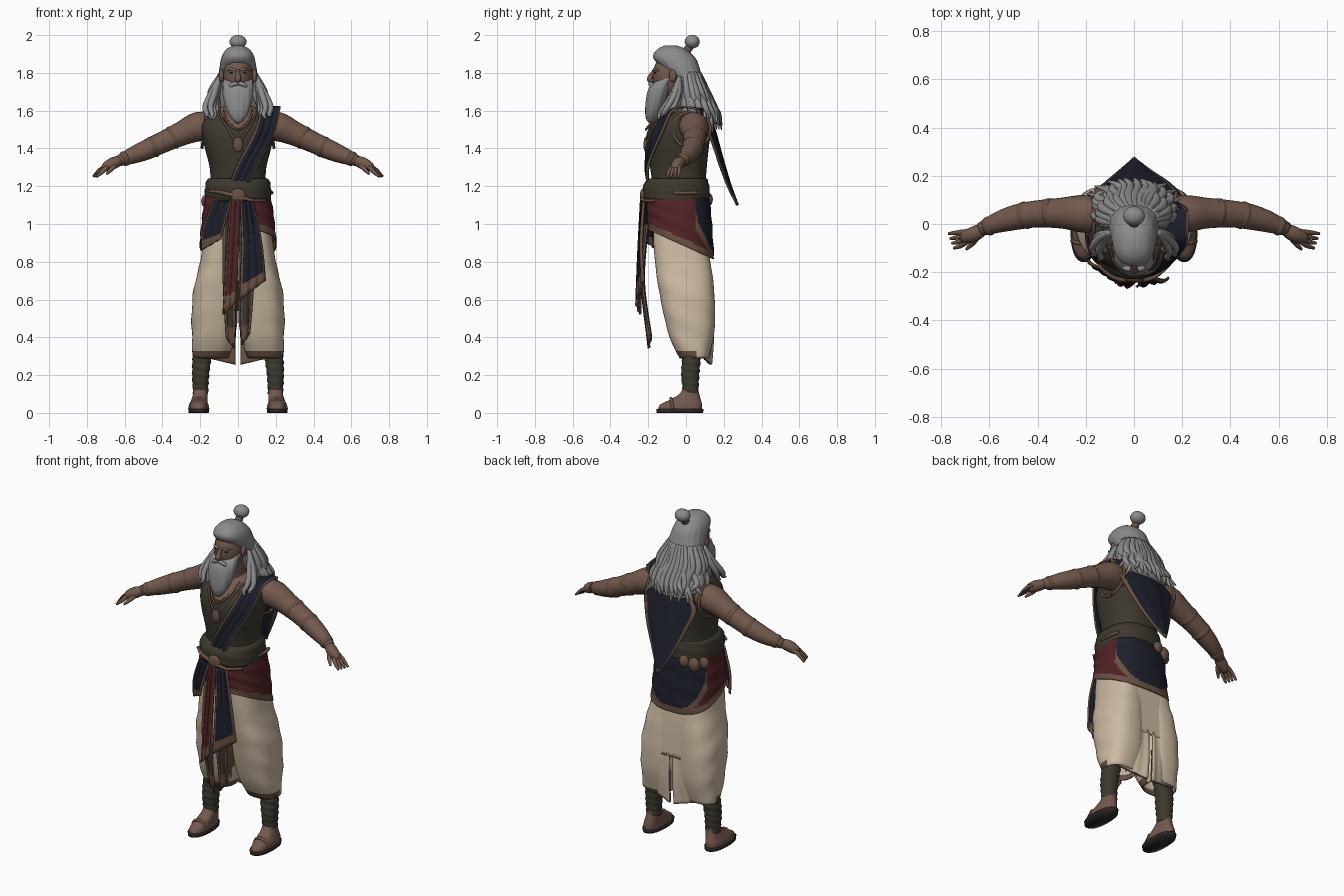
import bpy, bmesh, math, random
from mathutils import Vector

random.seed(4)
COLORS = {
    "skin": (0.17, 0.1, 0.074), "hair_grey": (0.26, 0.26, 0.265), "cream_cloth": (0.6, 0.49, 0.36),
    "navy_cloth": (0.012, 0.0135, 0.024), "red_cloth": (0.08, 0.016, 0.018), "olive_cloth": (0.046, 0.04, 0.028),
    "brown_trim": (0.14, 0.08, 0.055), "dark_leather": (0.025, 0.02, 0.018)}
NAMES = list(COLORS)
MATS = []
for k, c in COLORS.items():
    m = bpy.data.materials.new(k)
    m.diffuse_color = (*c, 1)
    MATS.append(m)


def finish(name, bm, mat, rule=None, thick=0):
    bmesh.ops.recalc_face_normals(bm, faces=bm.faces)
    for f in bm.faces:
        pick = rule(f.calc_center_median()) if rule else None
        if pick or f.material_index == 0:
            f.material_index = NAMES.index(pick or mat)
        f.smooth = True
    me = bpy.data.meshes.new(name)
    bm.to_mesh(me)
    bm.free()
    for m in MATS:
        me.materials.append(m)
    ob = bpy.data.objects.new(name, me)
    bpy.context.collection.objects.link(ob)
    if thick:
        s = ob.modifiers.new("thickness", "SOLIDIFY")
        s.thickness, s.offset = thick, 0


def smooth(pts, n):
    """Catmull-Rom resampling of tuples of any length."""
    out = []
    for i in range(len(pts) - 1):
        a, b, c, d = pts[max(i - 1, 0)], pts[i], pts[i + 1], pts[min(i + 2, len(pts) - 1)]
        for t in (j / n for j in range(n)):
            out.append(tuple(q + 0.5 * t * (r - p + t * (2*p - 5*q + 4*r - s + t * (3*(q - r) + s - p)))
                             for p, q, r, s in zip(a, b, c, d)))
    return out + [tuple(pts[-1])]


def skin_rings(rings, cap=True, closed=True):
    bm = bmesh.new()
    vs = [[bm.verts.new(p) for p in r] for r in rings]
    n = len(vs[0])
    for a, b in zip(vs, vs[1:]):
        for i in range(n if closed else n - 1):
            j = (i + 1) % n
            bm.faces.new((a[i], a[j], b[j], b[i]))
    if cap:
        bm.faces.new(vs[0])
        bm.faces.new(vs[-1])
    return bm


def loft(name, rings, mat, rule=None, n=40, e=2.3, fold=None, rows=4, cap=True, warp=None, thick=0):
    """Horizontal superellipse rings given as (z, cx, rx, y_front, y_back)."""
    out = []
    for z, cx, rx, y0, y1 in smooth(rings, rows):
        ring = []
        for i in range(n):
            a = 2 * math.pi * i / n
            c, s = math.cos(a), math.sin(a)
            k = 1 + (fold(a, z) if fold else 0)
            p = Vector((cx + k * rx * math.copysign(abs(c) ** (2 / e), c),
                        (y0 + y1) / 2 + k * (y1 - y0) / 2 * math.copysign(abs(s) ** (2 / e), s), z))
            ring.append(warp(p) if warp else p)
        out.append(ring)
    finish(name, skin_rings(out, cap), mat, rule, thick)


def tube(name, pts, mat, n=10, rows=4):
    """Round tube along (x, y, z, radius) points."""
    P = smooth(pts, rows)
    rings = []
    for i, p in enumerate(P):
        t = (Vector(P[min(i + 1, len(P) - 1)][:3]) - Vector(P[max(i - 1, 0)][:3])).normalized()
        u = t.cross(Vector((0.11, 1, 0.07))).normalized()
        w = t.cross(u)
        rings.append([Vector(p[:3]) + max(p[3], 0.001) * (u * math.cos(2*math.pi*k/n) + w * math.sin(2*math.pi*k/n))
                      for k in range(n)])
    finish(name, skin_rings(rings), mat)


def sheet(name, left, right, mat, cols=14, rows=6, wave=0.006, edge=1, thick=0.01, end=2, bow=0):
    """Draped cloth between two edge paths, with brown borders."""
    L, R = smooth(left, rows), smooth(right, rows)
    rings = [[Vector(a).lerp(Vector(b), j / cols) + Vector((0, wave * math.sin(j * 1.4)
              + bow * math.sin(math.pi * j / cols) * (1 - (i / len(L)) ** 2), 0))
              for j in range(cols + 1)] for i, (a, b) in enumerate(zip(L, R))]
    bm = skin_rings(rings, False, False)
    for k, f in enumerate(bm.faces):
        r, c = divmod(k, cols)
        if c < edge or c >= cols - edge or r >= len(L) - 1 - end:
            f.material_index = NAMES.index("brown_trim")
    finish(name, bm, mat, None, thick)


def blob(name, c, s, mat):
    bm = bmesh.new()
    bmesh.ops.create_uvsphere(bm, u_segments=24, v_segments=14, radius=1)
    bmesh.ops.scale(bm, vec=s, verts=bm.verts)
    bmesh.ops.translate(bm, vec=c, verts=bm.verts)
    finish(name, bm, mat)


# Head, face and beard
loft("neck", [(1.52, 0, .075, -.1, .06), (1.62, 0, .06, -.1, .04), (1.74, 0, .058, -.12, .03)], "skin")
blob("face", (0, -.083, 1.785), (.078, .093, .118), "skin")
tube("nose", [(0, -.168, 1.815, .008), (0, -.185, 1.785, .013), (0, -.19, 1.765, .017), (0, -.17, 1.755, .01)], "skin")
loft("beard", [(1.775, 0, .076, -.13, -.05), (1.745, 0, .08, -.175, -.07), (1.71, 0, .082, -.2, -.085),
               (1.65, 0, .074, -.213, -.11), (1.59, 0, .054, -.216, -.14), (1.55, 0, .028, -.208, -.165),
               (1.53, 0, .004, -.19, -.18)], "hair_grey", fold=lambda a, z: .025 * math.sin(11 * a + 25 * z))
for s in (1, -1):
    tube("moustache", [(0, -.187, 1.745, .009), (s*.03, -.185, 1.738, .012), (s*.055, -.17, 1.715, .006)], "hair_grey")
    tube("eyebrow", [(s*.012, -.172, 1.813, .005), (s*.035, -.168, 1.82, .006), (s*.06, -.146, 1.812, .003)], "hair_grey")
    blob("eye", (s*.032, -.161, 1.8), (.012, .008, .005), "dark_leather")
    blob("ear", (s*.088, -.07, 1.785), (.014, .02, .034), "skin")

# Hair mass, topknot and loose wavy locks
loft("hair", [(1.945, 0, .02, -.11, -.05), (1.93, 0, .055, -.145, -.01), (1.9, 0, .08, -.172, .03),
              (1.87, 0, .09, -.168, .055), (1.83, 0, .097, -.13, .07), (1.76, 0, .108, -.06, .092),
              (1.69, 0, .126, -.035, .115), (1.62, 0, .15, .0, .14), (1.57, 0, .155, .04, .165),
              (1.53, 0, .1, .1, .178)], "hair_grey", n=64, fold=lambda a, z: .02 * math.sin(17 * a + 9 * z) * min(1, (1.95 - z) * 5))
tube("topknot_tie", [(0, -.01, 1.9, .03), (0, .01, 1.925, .022), (0, .025, 1.945, .02)], "brown_trim")
blob("topknot", (0, .033, 1.965), (.045, .04, .036), "hair_grey")
for i in range(36):
    a = math.radians(-40 + 260 * i / 35 + random.uniform(-4, 4))
    c, s, d, w = math.cos(a), math.sin(a), random.uniform(-.04, .05), random.uniform(-.02, .02)
    tube("hair_lock", [(.088*c, .015 + .055*s, 1.8, .012), (.125*c + w, .035 + .075*s, 1.7, .02),
                       (.155*c - w, .055 + .095*s, 1.62, .018), (.165*c, .07 + .105*s, 1.575 + d/2, .013),
                       (.175*c + 2*w, .08 + .11*s, 1.52 + d, .003)], "hair_grey", n=8)
for s in (1, -1):
    for k in range(5):
        x, y = .014 * k, -.016 * ((k * 2) % 5)
        tube("front_lock", [(s*.097, -.035, 1.78, .01), (s*(.112 + x/2), -.035 + y/2, 1.69, .018),
                            (s*(.118 + x), -.05 + y, 1.62, .015), (s*(.108 + x), -.075 + y, 1.58, .012),
                            (s*(.122 + x), -.085 + y, 1.535 + .01*k, .003)], "hair_grey", n=8)

# Vest, belt, necklace
loft("vest", [(1.12, 0, .16, -.185, .11), (1.22, 0, .148, -.18, .105), (1.3, 0, .15, -.19, .11),
              (1.4, 0, .175, -.2, .12), (1.48, 0, .19, -.197, .13), (1.54, 0, .185, -.17, .13),
              (1.59, 0, .14, -.12, .115), (1.625, 0, .07, -.08, .07)], "olive_cloth",
     lambda c: "skin" if c.z > 1.505 + .75 * abs(c.x) and c.y < .03 else None, n=64, rows=6)
loft("belt", [(1.125, 0, .172, -.215, .12), (1.15, 0, .177, -.225, .125), (1.21, 0, .172, -.225, .122),
              (1.24, 0, .16, -.2, .112)], "olive_cloth", fold=lambda a, z: .012 * math.sin(130 * z + 2 * a))
blob("belt_knot", (0, -.228, 1.15), (.042, .016, .038), "brown_trim")
tube("belt_cord", [(-.15, -.17, 1.175, .008), (-.08, -.222, 1.165, .011), (0, -.232, 1.145, .011),
                   (.08, -.222, 1.125, .009), (.15, -.165, 1.125, .007)], "brown_trim")
for w, z in ((.1, 1.44), (.075, 1.5)):
    tube("necklace", [(-w, -.09, 1.6, .005), (-w*.75, -.175, 1.54, .006), (0, -.212, z, .006),
                      (w*.75, -.175, 1.54, .006), (w, -.09, 1.6, .005)], "brown_trim", n=8)
blob("pendant", (0, -.213, 1.42), (.027, .012, .04), "brown_trim")

# Shoulder sash in front, hanging drape behind
sheet("chest_sash", [(.12, .07, 1.615), (.12, -.08, 1.605), (.085, -.192, 1.48), (.0, -.215, 1.32), (-.04, -.2, 1.22)],
      [(.225, .06, 1.61), (.222, -.06, 1.61), (.185, -.13, 1.47), (.11, -.195, 1.32), (.06, -.205, 1.22)],
      "navy_cloth", wave=.004, end=0)
sheet("back_drape", [(-.02, .1, 1.6), (-.16, .13, 1.48), (-.125, .165, 1.35), (-.06, .22, 1.2), (-.003, .268, 1.1)],
      [(.22, .05, 1.615), (.2, .11, 1.5), (.15, .165, 1.35), (.07, .22, 1.2), (.005, .272, 1.1)],
      "navy_cloth", wave=.002, bow=.035)

# Waist wrap: red with rounded navy back panel and trimmed sloping hem
def wrap_rule(c):
    e = abs(c.x / .19) ** 2.8 + abs((c.z - 1.1) / .28) ** 2.8
    if c.z < 1.005 - .45 * (c.y + .2):
        return "brown_trim"
    if c.y > .05 and e < 1:
        return "navy_cloth" if e < .75 else "brown_trim"


loft("waist_wrap", [(1.135, 0, .172, -.205, .12), (1.08, 0, .185, -.205, .133), (.97, 0, .201, -.2, .146)],
     "red_cloth", wrap_rule, n=180, rows=22, cap=False, thick=.006, e=2.6,
     fold=lambda a, z: .01 * math.sin(110 * z + 3 * a),
     warp=lambda p: Vector((p.x, p.y, p.z - (1.135 - p.z) / .165 * .45 * (p.y + .2))))

# Front hanging cloths
sheet("red_front_cloth", [(-.04, -.225, 1.13), (-.06, -.238, .85), (-.08, -.245, .52)],
      [(.01, -.235, 1.13), (.0, -.25, .85), (-.015, -.262, .58)], "red_cloth", cols=10)
sheet("navy_front_cloth", [(.015, -.23, 1.12), (.02, -.25, .88), (.01, -.262, .6)],
      [(.08, -.222, 1.12), (.125, -.235, .9), (.145, -.225, .7)], "navy_cloth")
sheet("navy_side_cloth", [(-.13, -.19, 1.12), (-.185, -.165, .98), (-.195, -.15, .86)],
      [(-.035, -.228, 1.12), (-.07, -.235, 1.0), (-.09, -.23, .92)], "navy_cloth", end=3)
for s, w, z in ((1, .085, .36), (-1, .08, .34)):
    sheet("olive_under_cloth", [(s*.008, -.22, 1.0), (s*.012, -.235, .7), (s*.02, -.2, z)],
          [(s*w, -.2, 1.0), (s*w, -.225, .7), (s*.065, -.185, z + .06)], "olive_cloth", cols=8)

# Pouches on the belt
for x, y, z, r in ((-.07, .118, 1.13, .03), (-.125, .1, 1.115, .036), (-.165, .06, 1.12, .03)):
    blob("pouch", (x, y, z), (r, r * .8, r * 1.2), "brown_trim")
tube("side_strap", [(.168, -.07, 1.165, .009), (.178, 0, 1.165, .01), (.165, .06, 1.165, .009)], "brown_trim")

# Trouser seat joining the legs above the back slit
sheet("trouser_seat", [(-.09, .1, .98), (-.1, .128, .75), (-.11, .14, .54)],
      [(.09, .1, .98), (.1, .128, .75), (.11, .14, .54)], "cream_cloth", wave=0, edge=0, end=0)
for s in (1, -1):
    # Draped trousers, open at the hem
    loft("trouser_leg", [(1.02, s*.083, .08, -.17, .09), (.9, s*.093, .088, -.168, .11), (.8, s*.1, .096, -.16, .125),
                         (.7, s*.112, .109, -.148, .14), (.6, s*.121, .117, -.13, .148), (.48, s*.125, .117, -.105, .15),
                         (.38, s*.132, .107, -.075, .138), (.29, s*.145, .09, -.03, .115)], "cream_cloth",
         lambda c: "brown_trim" if c.y < .05 and (c.z < .32 or c.z < .7 and abs(c.x) < .04 and c.y < -.02) else None,
         n=48, e=2.5, cap=False, thick=.008,
         fold=lambda a, z, s=s: .016 * math.sin(42 * z + 3 * math.sin(a)) * (.3 + max(0, s * math.cos(a))) * (z < .8))
    # Back flap of each leg, cream outside and brown lining
    for dy, top, mat in ((0, .56, "cream_cloth"), (-.008, .45, "brown_trim")):
        sheet("trouser_flap", [(s*.012, .14 + dy, top), (s*.012, .145 + dy, .4), (s*.014, .135 + dy, .255)],
              [(s*.14, .134 + dy, top), (s*.17, .122 + dy, .4), (s*.2, .09 + dy, .3)], mat,
              wave=.002, edge=0, end=0, thick=.007)
    # Wrapped shins
    loft("shin_wrap", [(.1, s*.198, .04, -.015, .065), (.2, s*.198, .045, -.025, .07), (.29, s*.19, .05, -.02, .078),
                       (.36, s*.175, .05, -.02, .08)], "olive_cloth", rows=10, n=24,
         fold=lambda a, z: .05 * math.sin(170 * z + a))
    # Feet and sandals
    loft("foot", [(.02, s*.208, .05, -.148, .085), (.045, s*.208, .048, -.135, .085), (.07, s*.204, .043, -.085, .078),
                  (.1, s*.2, .038, -.035, .07), (.14, s*.198, .036, -.012, .062)], "skin")
    loft("sandal_sole", [(0, s*.208, .053, -.155, .09), (.02, s*.208, .055, -.158, .094)], "dark_leather", rows=1)
    tube("sandal_strap", [(s*.16, -.07, .02, .009), (s*.172, -.075, .058, .009), (s*.208, -.08, .075, .009),
                          (s*.243, -.075, .056, .009), (s*.256, -.07, .02, .009)], "brown_trim")
    # Armhole border, arm and bands
    tube("armhole_trim", [(s*(.178 + .012*math.cos(t)), .03 + .1*math.sin(t), 1.5 - .095*math.cos(t), .008)
                          for t in (math.pi * k / 6 for k in range(13))], "brown_trim", n=8, rows=2)
    tube("arm", [(s*.13, .03, 1.515, .07), (s*.21, .042, 1.515, .078), (s*.3, .045, 1.478, .064), (s*.4, .042, 1.432, .056),
                 (s*.48, .03, 1.395, .053), (s*.56, .008, 1.362, .044), (s*.635, -.022, 1.333, .028)], "skin", n=24)
    for x, y, z, r in ((.345, .045, 1.458, .063), (.45, .036, 1.408, .058), (.6, -.008, 1.346, .04)):
        tube("arm_band", [(s*(x - .014), y + .003, z + .007, r - .005), (s*x, y, z, r),
                          (s*(x + .014), y - .004, z - .007, r - .005)], "brown_trim", n=24)
    # Hand, fingers, thumb
    tube("palm", [(s*.62, -.018, 1.337, .024), (s*.66, -.04, 1.322, .032), (s*.7, -.055, 1.3, .026),
                  (s*.715, -.06, 1.29, .012)], "skin", n=16)
    for k in range(4):
        tube("finger", [(s*(.685 + .003*k), -.032 - .014*k, 1.313 - .004*k, .012),
                        (s*(.73 - .004*k), -.036 - .018*k, 1.288 - .004*k, .0105),
                        (s*(.768 - .007*k), -.04 - .02*k, 1.25, .006)], "skin", n=8)
    tube("thumb", [(s*.645, -.045, 1.32, .014), (s*.67, -.08, 1.29, .012), (s*.695, -.105, 1.265, .006)], "skin", n=8)
